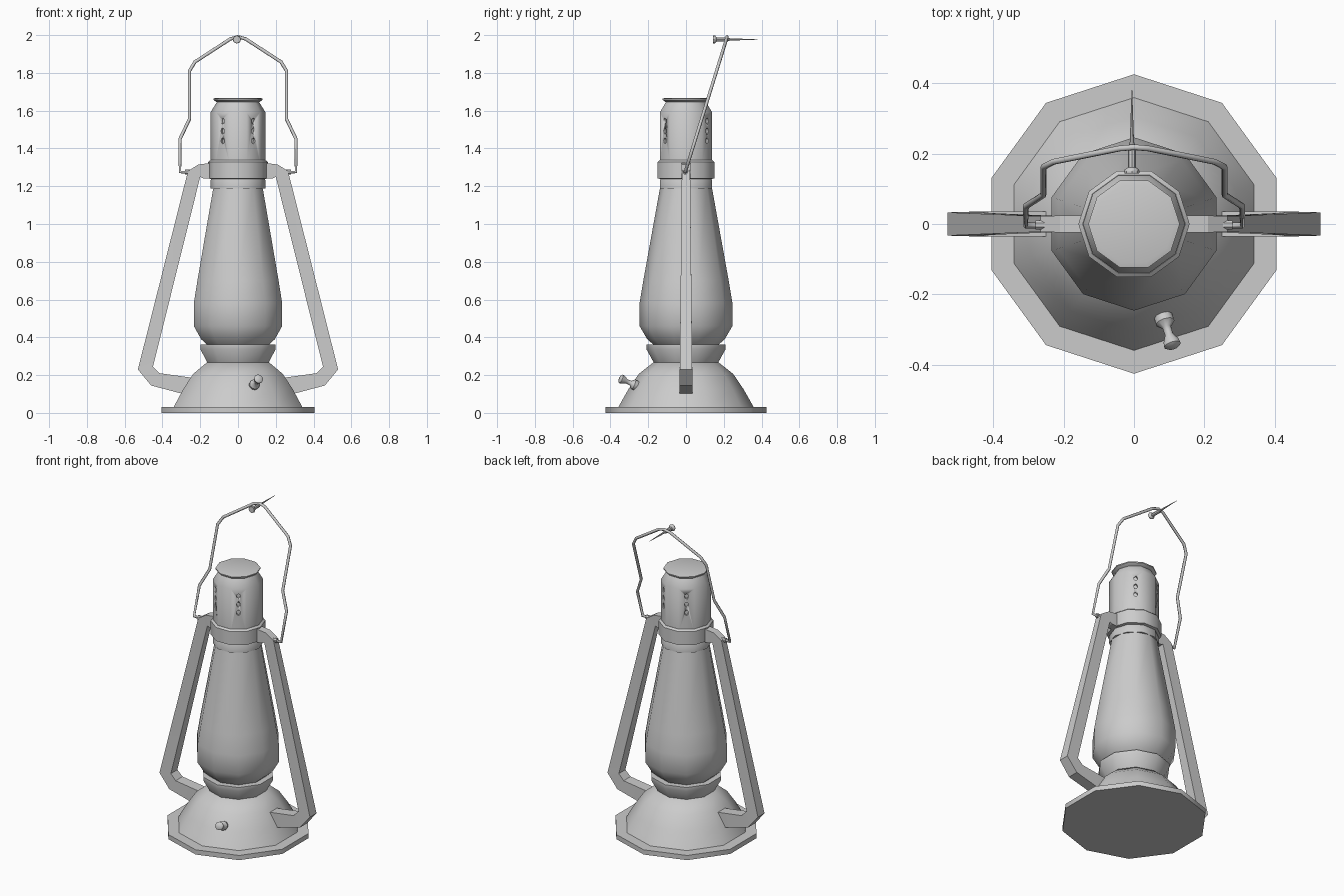
import bpy, bmesh
from math import pi, sin, cos, radians
from mathutils import Vector

if "Cube" in bpy.data.objects:
    bpy.data.objects.remove(bpy.data.objects["Cube"])


def finish(name, bm, angle=40):
    """Turn a bmesh into an object, smooth below the given edge angle."""
    bmesh.ops.recalc_face_normals(bm, faces=bm.faces)
    me = bpy.data.meshes.new(name)
    bm.to_mesh(me)
    bm.free()
    me.shade_smooth()
    me.set_sharp_from_angle(angle=radians(angle))
    ob = bpy.data.objects.new(name, me)
    bpy.context.scene.collection.objects.link(ob)
    return ob


def skin(bm, rings):
    """Bridge closed rings of points and cap both ends."""
    rows = [[bm.verts.new(p) for p in ring] for ring in rings]
    n = len(rows[0])
    for a, b in zip(rows, rows[1:]):
        for i in range(n):
            j = (i + 1) % n
            bm.faces.new((a[i], a[j], b[j], b[i]))
    bm.faces.new(rows[0][::-1])
    bm.faces.new(rows[-1])


def lathe(name, profile, sides=10, phase=90, start=(0, 0, 0), axis=(0, 0, 1), angle=40):
    """Revolve (radius, distance) pairs about an axis."""
    q = Vector((0, 0, 1)).rotation_difference(Vector(axis))
    bm = bmesh.new()
    skin(bm, [[Vector(start) + q @ Vector((r * cos(radians(phase) + 2 * pi * i / sides),
                                          r * sin(radians(phase) + 2 * pi * i / sides), h))
               for i in range(sides)] for r, h in profile])
    return finish(name, bm, angle)


# base plate and fuel tank
lathe("base_plate", [(.425, 0), (.425, .03), (.34, .03)])
lathe("fuel_tank", [(.36, .028), (.305, .125), (.25, .206), (.172, .268)])
lathe("burner_ring", [(.168, .262), (.21, .338), (.21, .362), (.16, .362)])

# glass globe
lathe("glass_globe", [(.165, .355), (.205, .39), (.246, .46), (.246, .58),
                      (.226, .7), (.136, 1.2)])

# collars and chimney (turned half a facet against the globe)
lathe("lower_collar", [(.145, 1.187), (.145, 1.232), (.138, 1.245)], phase=0)
lathe("upper_collar", [(.14, 1.238), (.158, 1.242), (.158, 1.328), (.146, 1.338)], phase=0)
chimney = lathe("chimney", [(.145, 1.32), (.145, 1.592), (.112, 1.645)], phase=0)
lathe("chimney_cap", [(.105, 1.64), (.13, 1.657), (.13, 1.664), (.115, 1.668)], phase=0)

# vent holes: three per facet on four facets, cut shallowly
bm = bmesh.new()
for a in (54, 126, 234, 306):
    d = Vector((cos(radians(a)), sin(radians(a)), 0))
    t = Vector((-d.y, d.x, 0))
    for z in (1.44, 1.492, 1.545):
        skin(bm, [[d * depth + t * .011 * cos(k * pi / 4) + Vector((0, 0, z + .016 * sin(k * pi / 4)))
                   for k in range(8)] for depth in (.124, .16)])
cutter = finish("vent_cutter", bm)
cutter.hide_render = True
mod = chimney.modifiers.new("vents", 'BOOLEAN')
mod.operation = 'DIFFERENCE'
mod.solver = 'EXACT'
mod.object = cutter
bpy.context.view_layer.objects.active = chimney
chimney.select_set(True)
bpy.ops.object.modifier_apply(modifier=mod.name)
bpy.data.objects.remove(cutter)

# side frames: outer (x, z), inner (x, z), half depth
arm = [((.13, 1.325), (.13, 1.238), .025),
       ((.21, 1.315), (.185, 1.242), .024),
       ((.265, 1.28), (.2, 1.25), .022),
       ((.53, .23), (.45, .245), .033),
       ((.46, .145), (.415, .21), .035),
       ((.26, .092), (.235, .185), .035)]
for side, s in (("left", -1), ("right", 1)):
    bm = bmesh.new()
    skin(bm, [[(s * o[0], -h, o[1]), (s * o[0], h, o[1]),
               (s * i[0], h, i[1]), (s * i[0], -h, i[1])] for o, i, h in arm])
    finish(side + "_side_frame", bm, 20)
    # handle pivot
    lathe(side + "_handle_pivot", [(.014, 0), (.014, .035)], 8, 22.5,
          (s * .245, -.003, 1.275), (s, 0, 0))

# wire carrying handle, leaning backwards
half = [(.25, 1.275), (.307, 1.275), (.307, 1.45), (.257, 1.555), (.257, 1.81),
        (.228, 1.858), (.04, 1.98)]
path = [(-x, z) for x, z in half] + [(0, 1.991)] + half[::-1]
cu = bpy.data.curves.new("carrying_handle", 'CURVE')
cu.dimensions = '3D'
cu.bevel_depth = .009
cu.bevel_resolution = 1
cu.use_fill_caps = True
sp = cu.splines.new('POLY')
sp.points.add(len(path) - 1)
for p, (x, z) in zip(sp.points, path):
    p.co = (x, -.004 + (z - 1.275) * .31, z, 1)
handle = bpy.data.objects.new("carrying_handle", cu)
bpy.context.scene.collection.objects.link(handle)
bpy.ops.object.select_all(action='DESELECT')
handle.select_set(True)
bpy.context.view_layer.objects.active = handle
bpy.ops.object.convert(target='MESH')

# nail holding the handle
lathe("hanging_nail", [(.02, 0), (.022, .005), (.02, .012), (.011, .018), (.011, .075),
                       (.006, .09), (.001, .237)], 8, 0, (-.006, .143, 1.977), (0, 1, 0))

# wick knob on the tank front
lathe("wick_knob", [(.027, -.004), (.028, .016), (.013, .032), (.012, .056), (.023, .078),
                    (.025, .09), (.016, .097)], 10, 0, (.084, -.265, .145), (.027, -.085, .038))
